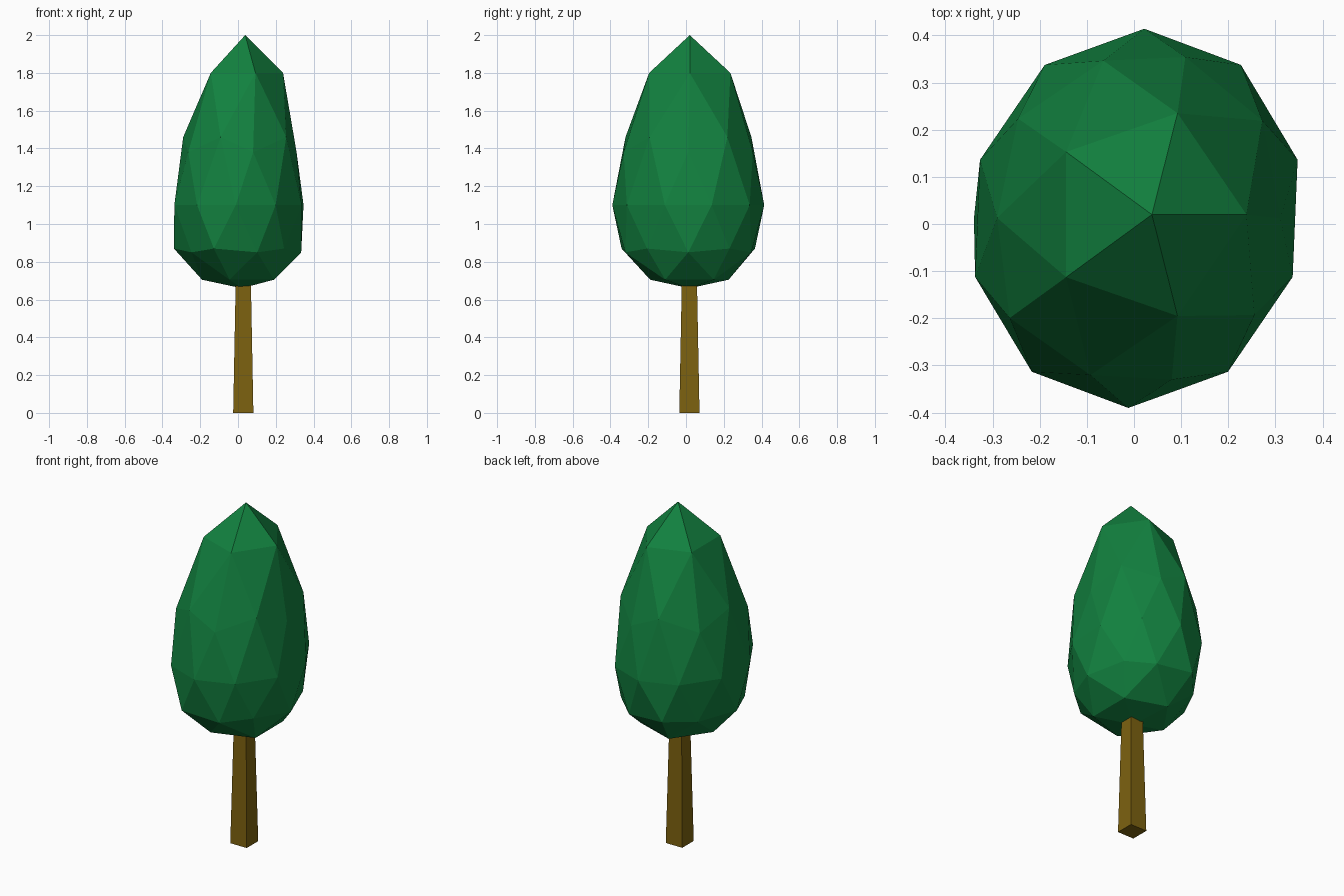
import bpy, bmesh

if "Cube" in bpy.data.objects:
    bpy.data.objects.remove(bpy.data.objects["Cube"])


def material(name, color):
    m = bpy.data.materials.new(name)
    m.diffuse_color = (*color, 1)
    m.use_nodes = True
    m.node_tree.nodes["Principled BSDF"].inputs["Base Color"].default_value = m.diffuse_color
    return m


def add_object(name, bm, mat):
    mesh = bpy.data.meshes.new(name)
    bm.to_mesh(mesh)
    bm.free()
    mesh.materials.append(mat)
    obj = bpy.data.objects.new(name, mesh)
    bpy.context.collection.objects.link(obj)
    return obj


leaf_green = material("leaf green", (0.006, 0.22, 0.05))
bark_brown = material("bark brown", (0.205, 0.122, 0.005))

# Crown: low-poly icosphere whose rings are reshaped into a pointed egg
# unit height, final height, centre x, centre y, scale x, scale y
RINGS = [
    (1.000, 2.00, 0.038, 0.020, 1.00, 1.00),
    (0.851, 1.80, 0.027, 0.020, 0.402, 0.430),
    (0.526, 1.46, 0.016, 0.013, 0.360, 0.412),
    (0.447, 1.38, -0.002, 0.012, 0.349, 0.402),
    (0.000, 1.10, 0.005, 0.012, 0.354, 0.402),
    (-0.447, 0.87, -0.012, 0.012, 0.366, 0.415),
    (-0.526, 0.85, 0.018, 0.012, 0.372, 0.412),
    (-0.851, 0.705, 0.020, 0.018, 0.400, 0.415),
    (-1.000, 0.66, 0.020, 0.018, 1.00, 1.00),
]
bm = bmesh.new()
bmesh.ops.create_icosphere(bm, subdivisions=2, radius=1)
for v in bm.verts:
    _, z, cx, cy, sx, sy = min(RINGS, key=lambda r: abs(r[0] - v.co.z))
    skew = 0.017 * v.co.y if abs(v.co.z) < 0.6 else 0
    v.co = (cx + sx * v.co.x + skew, cy + sy * v.co.y, z)
add_object("crown", bm, leaf_green)

# Trunk: square post, narrower at the top, ending inside the crown
bm = bmesh.new()
bmesh.ops.create_cube(bm, size=2)
for v in bm.verts:
    top = v.co.z > 0
    half = 0.040 if top else 0.0535
    v.co = (0.028 + half * v.co.x, 0.018 + half * v.co.y, 0.70 if top else 0)
add_object("trunk", bm, bark_brown)
